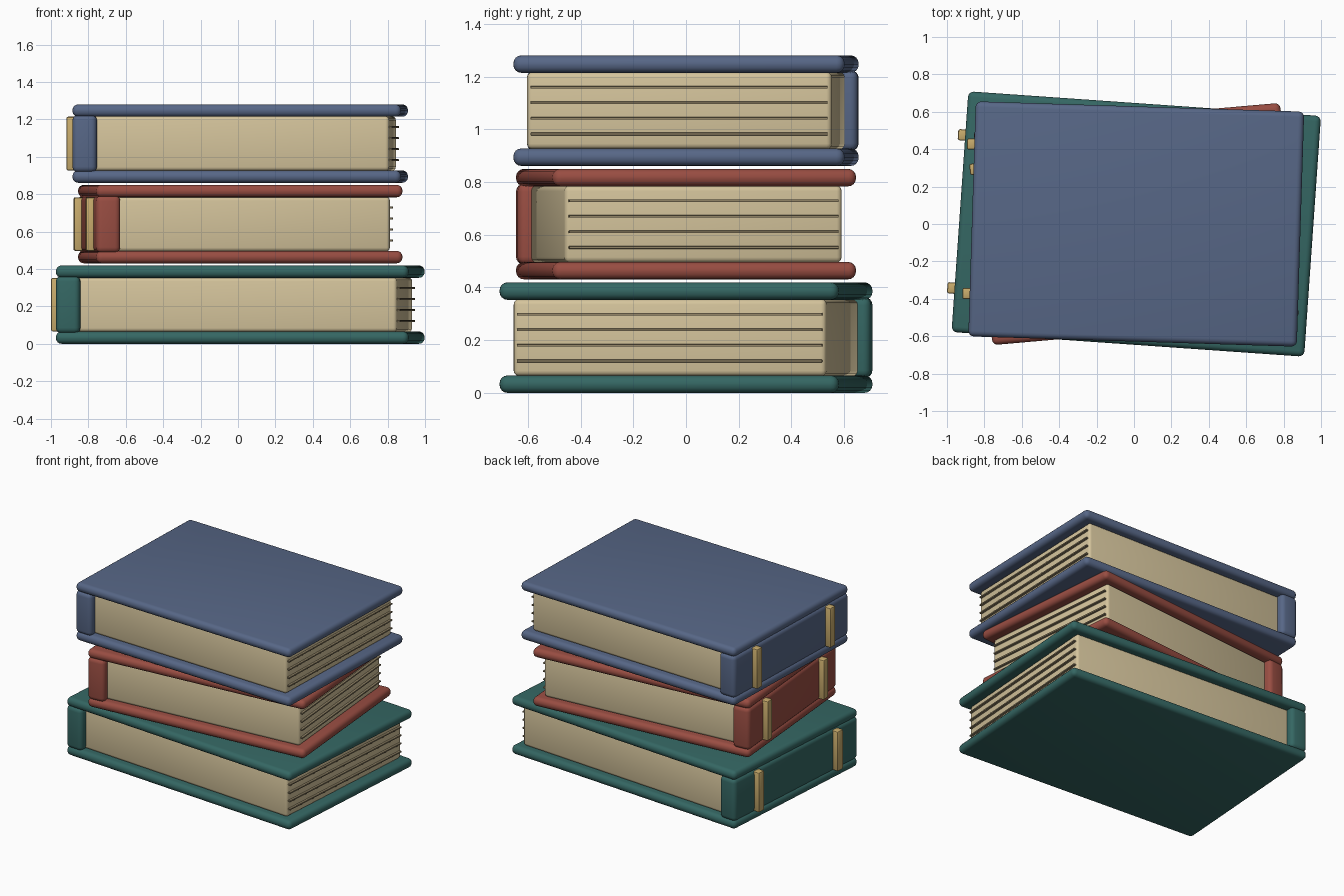
import bpy, bmesh, math
from mathutils import Matrix, Vector

if "Cube" in bpy.data.objects:
    bpy.data.objects.remove(bpy.data.objects["Cube"])


def material(name, rgb):
    m = bpy.data.materials.new(name)
    m.diffuse_color = (*rgb, 1)
    m.use_nodes = True
    m.node_tree.nodes["Principled BSDF"].inputs["Base Color"].default_value = m.diffuse_color
    return m


paper = material("paper", (0.66, 0.55, 0.33))
line = material("page_line", (0.30, 0.24, 0.14))
gold = material("gold", (0.58, 0.41, 0.15))


def box(name, lo, hi, bevel, segments, mat, place):
    """Rounded box between two local corners, moved by the book's placement."""
    lo, hi = Vector(lo), Vector(hi)
    bm = bmesh.new()
    bmesh.ops.create_cube(bm, size=1)
    bmesh.ops.scale(bm, vec=hi - lo, verts=bm.verts)
    bmesh.ops.bevel(bm, geom=bm.edges[:], offset=bevel, segments=segments,
                    profile=0.5, affect='EDGES')
    mesh = bpy.data.meshes.new(name)
    bm.to_mesh(mesh)
    bm.free()
    mesh.materials.append(mat)
    ob = bpy.data.objects.new(name, mesh)
    bpy.context.collection.objects.link(ob)
    ob.matrix_world = place @ Matrix.Translation((lo + hi) / 2)
    bpy.ops.object.select_all(action='DESELECT')
    ob.select_set(True)
    bpy.context.view_layer.objects.active = ob
    bpy.ops.object.shade_smooth_by_angle(angle=math.radians(35))


H, T = 0.419, 0.066          # book height, cover thickness
SPINE = 0.13


def book(name, w, d, z, angle, rgb):
    cloth = material(name + "_cloth", rgb)
    place = Matrix.Translation((0.012, 0, z)) @ Matrix.Rotation(math.radians(angle), 4, 'Z')
    x, y = w / 2, d / 2
    # covers
    for part, z0 in (("bottom_cover", 0), ("top_cover", H - T)):
        box(f"{name}_{part}", (-x, -y, z0), (x, y, z0 + T), 0.03, 4, cloth, place)
    # spine
    box(name + "_spine", (-x, -y, T - 0.01), (-x + SPINE, y, H - T + 0.01), 0.03, 4, cloth, place)
    # page block
    px, py = x - 0.064, y - 0.05
    box(name + "_pages", (-x + 0.09, -py, T - 0.002), (px, py, H - T + 0.002), 0.02, 3, paper, place)
    # page lines on the fore edge
    for i in range(4):
        zc = H / 2 + (i - 1.5) * 0.059
        box(f"{name}_page_line_{i + 1}", (px - 0.01, -py + 0.015, zc - 0.005),
            (px + 0.016, py - 0.015, zc + 0.005), 0.001, 1, line, place)
    # raised bands on the spine
    for side, s in (("front", -1), ("back", 1)):
        yc = s * 0.318 * d
        box(f"{name}_{side}_band", (-x - 0.039, yc - 0.03, T),
            (-x + 0.02, yc + 0.03, H - T), 0.01, 2, gold, place)


book("lower_book", 1.89, 1.29, 0.0, -4, (0.035, 0.135, 0.125))
book("middle_book", 1.645, 1.156, 0.4305, 5, (0.32, 0.075, 0.055))
book("upper_book", 1.757, 1.257, 0.861, -1.8, (0.095, 0.135, 0.24))
